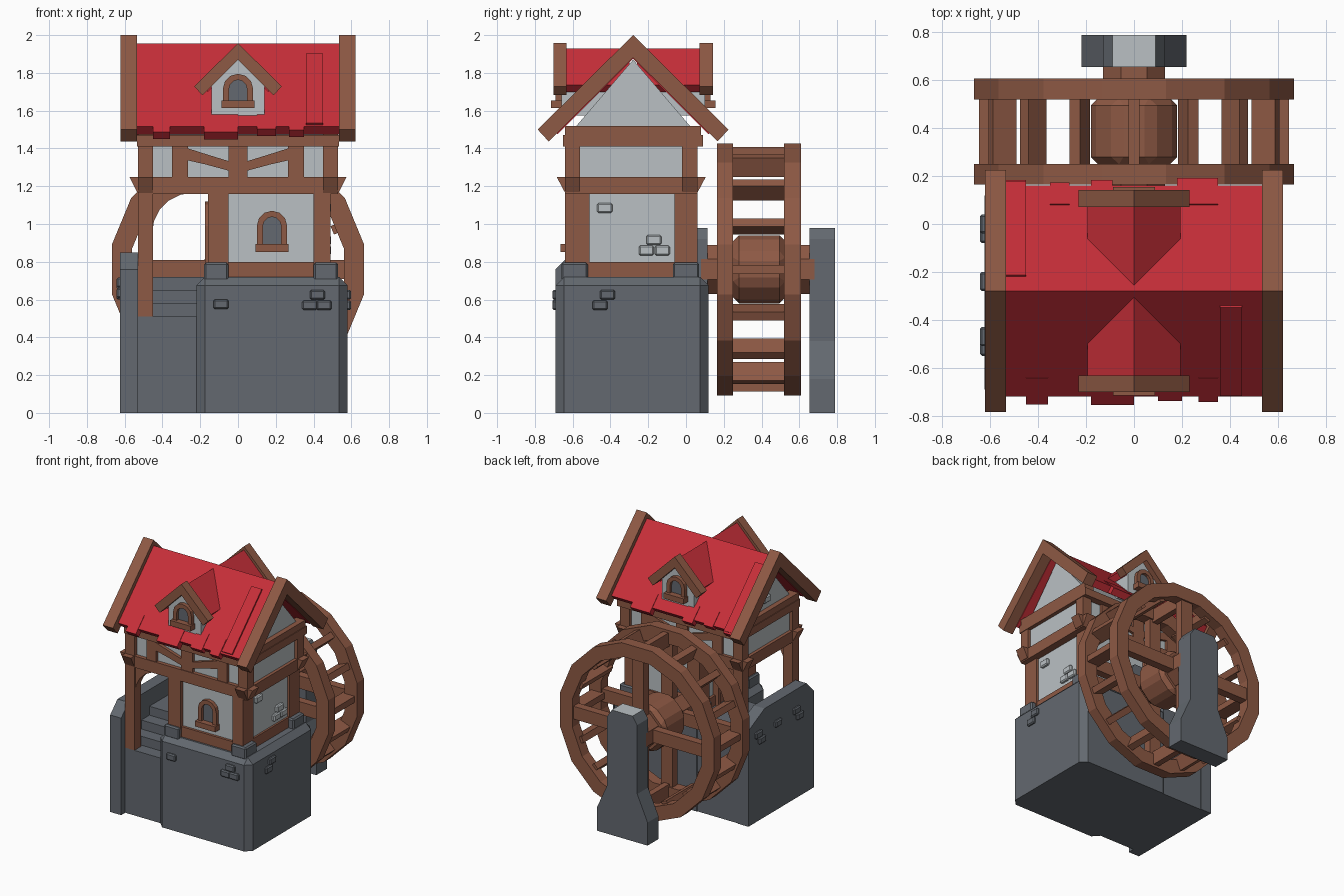
import bpy, bmesh, math

if "Cube" in bpy.data.objects:
    bpy.data.objects.remove(bpy.data.objects["Cube"])

def material(name, r, g, b):
    m = bpy.data.materials.new(name)
    m.diffuse_color = (r, g, b, 1)
    m.use_nodes = True
    m.node_tree.nodes["Principled BSDF"].inputs["Base Color"].default_value = m.diffuse_color
    return m

STONE = material("grey stone", 0.125, 0.14, 0.16)
PLASTER = material("pale plaster", 0.49, 0.53, 0.55)
WOOD = material("brown wood", 0.27, 0.10, 0.058)
RED = material("red tiles", 0.57, 0.028, 0.04)

def finish(name, bm, mat, bevel=0):
    bmesh.ops.recalc_face_normals(bm, faces=bm.faces)
    if bevel:
        edges = [e for e in bm.edges if max(v.co.z for v in e.verts) > 0.01
                 and e.calc_face_angle(0) > 0.5]
        bmesh.ops.bevel(bm, geom=edges, offset=bevel, segments=1, affect='EDGES')
    me = bpy.data.meshes.new(name)
    bm.to_mesh(me)
    bm.free()
    me.materials.append(mat)
    ob = bpy.data.objects.new(name, me)
    bpy.context.collection.objects.link(ob)
    return ob

def place(axis, p, d):
    return {'x': (d, p[0], p[1]), 'y': (p[0], d, p[1]), 'z': (p[0], p[1], d)}[axis]

def prism(name, pts, axis, a, b, mat, bevel=0):
    """Extrude a 2D outline along an axis from a to b."""
    bm = bmesh.new()
    A = [bm.verts.new(place(axis, p, a)) for p in pts]
    B = [bm.verts.new(place(axis, p, b)) for p in pts]
    bm.faces.new(A)
    bm.faces.new(B[::-1])
    n = len(pts)
    for i in range(n):
        j = (i + 1) % n
        bm.faces.new((A[i], B[i], B[j], A[j]))
    return finish(name, bm, mat, bevel)

def box(name, x0, x1, y0, y1, z0, z1, mat, bevel=0):
    return prism(name, [(x0, y0), (x1, y0), (x1, y1), (x0, y1)], 'z', z0, z1, mat, bevel)

def circle(n, r, cx=0.0, cz=0.0):
    """Polygon with a flat side facing +x, r is the apothem."""
    R = r / math.cos(math.pi / n)
    return [(cx + R * math.cos((i + .5) * math.tau / n), cz + R * math.sin((i + .5) * math.tau / n)) for i in range(n)]

def arch(c, z0, hw, h, n=6):
    arc = [(c + hw * math.cos(math.pi * i / n), z0 + h - hw + hw * math.sin(math.pi * i / n)) for i in range(n + 1)]
    return [(c + hw, z0)] + arc + [(c - hw, z0)]

def arched_opening(name, axis, c, z0, hw, h, face, sgn, fill, sill=True):
    """Arched frame with a recessed pane on a wall at 'face'."""
    t = 0.032
    prism(name + "_frame", arch(c, z0, hw, h) + arch(c, z0, hw - t, h - t)[::-1], axis, face - sgn * .03, face + sgn * .03, WOOD)
    prism(name + "_pane", arch(c, z0, hw - t, h - t), axis, face - sgn * .03, face + sgn * .008, fill)
    if sill:
        s = hw + .008
        prism(name + "_sill", [(c - s, z0 - .012), (c + s, z0 - .012), (c + s, z0 + .03), (c - s, z0 + .03)],
              axis, face - sgn * .02, face + sgn * .055, WOOD)

# Stone base, steps and side wall
box("stone_base", -.22, .58, -.69, .12, 0, .72, STONE, .045)
for i in range(4):
    box("step", -.56, -.18, -.64 + .1 * i, .115, 0, .51 + .07 * i, STONE)
prism("stair_wall", [(-.69, 0), (.12, 0), (.12, .75), (-.08, .85), (-.6, .85), (-.69, .76)],
      'x', -.625, -.53, STONE)

# Ground floor
box("ground_floor_wall", -.13, .47, -.61, .035, .72, 1.18, PLASTER)
box("sill_beam", -.15, .485, -.63, .05, .715, .80, WOOD)
for x0, x1 in ((-.16, -.05), (.40, .49)):
    for y0, y1 in ((-.64, -.51), (-.06, .06)):
        box("corner_post", x0, x1, y0, y1, .72, 1.18, WOOD)
for x0, x1 in ((-.18, -.05), (.40, .53)):
    for y0, y1 in ((-.66, -.52), (-.07, .07)):
        box("corner_stone", x0, x1, y0, y1, .70, .795, STONE, .01)
arched_opening("front_window", 'y', .18, .865, .08, .205, -.61, -1, STONE)
arched_opening("side_door", 'x', -.28, .72, .13, .40, -.145, -1, WOOD, False)

# Upper floor: plaster, beams, posts and braces
box("upper_wall", -.505, .505, -.61, .035, 1.18, 1.47, PLASTER)
for y0, y1 in ((-.64, -.56), (-.02, .06)):
    box("floor_beam_x", -.53, .53, y0, y1, 1.16, 1.25, WOOD)
    box("porch_post", -.53, -.45, y0, y1, .51, 1.2, WOOD)
    for s in (-1, 1):
        box("upper_post", *sorted((s * .45, s * .53)), y0, y1, 1.2, 1.46, WOOD)
        prism("beam_tip", [(s * .52, 1.17), (s * .535, 1.17), (s * .575, 1.25), (s * .52, 1.25)],
              'y', y0, y1, WOOD)
    # curved porch brace
    cx, cz, r = -.24, .95, .215
    arc = [(cx - r * math.cos(a * math.pi / 10), cz + r * math.sin(a * math.pi / 10)) for a in range(6)]
    prism("porch_brace", arc + [(cx, 1.2), (-.47, 1.2), (-.47, cz)], 'y', y0 + .012, y1 - .012, WOOD)
for s in (-1, 1):
    box("floor_beam_y", *sorted((s * .45, s * .53)), -.638, .058, 1.16, 1.25, WOOD)
    for y, d in ((-.64, -1), (.06, 1)):
        prism("side_beam_tip", [(y - d * .01, 1.165), (y, 1.165), (y + d * .045, 1.25), (y - d * .01, 1.25)],
              'x', *sorted((s * .45, s * .53)), WOOD)
for y0, y1 in ((-.635, -.60), (.02, .055)):
    box("middle_post", -.05, .05, y0, y1, 1.2, 1.46, WOOD)
    for s in (-1, 1):
        box("stud", *sorted((s * .265, s * .35)), y0, y1, 1.2, 1.46, WOOD)
        prism("diagonal_brace", [(s * .04, 1.28), (s * .17, 1.315), (s * .28, 1.34), (s * .28, 1.405),
                                 (s * .17, 1.37), (s * .04, 1.33)], 'y', y0, y1, WOOD)
box("top_beam", -.535, .535, -.65, .09, 1.41, 1.47, WOOD)

# Gables
RY = -.28
prism("attic", [(-.64, 1.45), (.08, 1.45), (RY, 1.87)], 'x', -.49, .49, PLASTER)
for s in (-1, 1):
    box("gable_beam", *sorted((s * .45, s * .53)), -.64, .08, 1.44, 1.52, WOOD)

# Main roof: slabs, uneven eave tiles and barge boards
def slope(side, s0, s1, t0, t1):
    return [(RY + side * (s + t * .707), 1.955 - s + t * .707)
            for s, t in ((s0, t1), (s1, t1), (s1, t0), (s0, t0))]

prism("roof", [(RY - .44, 1.515), (RY, 1.955), (RY + .44, 1.515), (RY + .40, 1.475), (RY, 1.875), (RY - .40, 1.475)],
      'x', -.54, .54, RED)
tiles = {-1: ((-.45, -.36, .47), (-.18, .0, .472), (.10, .20, .455), (.27, .35, .46)),
         1: ((-.54, -.45, .46), (-.18, -.09, .46), (.18, .35, .47), (-.35, -.27, .45))}
for side, rows in tiles.items():
    for x0, x1, e in rows:
        prism("eave_tile", slope(side, .36, e, -.05, .004), 'x', x0, x1, RED)
prism("raised_tile_strip", slope(-1, .06, .43, -.03, .012), 'x', .36, .45, RED)
prism("raised_tile_strip", slope(1, .06, .45, -.03, .010), 'x', -.535, -.45, RED)
for s in (-1, 1):
    prism("barge_board", [(RY - .505, 1.5), (RY, 2.0), (RY + .505, 1.5), (RY + .447, 1.437),
                          (RY, 1.88), (RY - .447, 1.437)], 'x', *sorted((s * .535, s * .623)), WOOD)

# Dormers on both slopes
for d in (-1, 1):
    Y = lambda v: RY + d * v
    prism("dormer_wall", [(-.14, 1.575), (.14, 1.575), (.14, 1.75), (0, 1.89), (-.14, 1.75)],
          'y', Y(.15), Y(.38), PLASTER)
    prism("dormer_roof", [(-.195, 1.735), (0, 1.93), (.195, 1.735), (.16, 1.70), (0, 1.86), (-.16, 1.70)],
          'y', Y(.02), Y(.37), RED)
    prism("dormer_boards", [(-.232, 1.728), (0, 1.957), (.232, 1.728), (.188, 1.682), (0, 1.87), (-.188, 1.682)],
          'y', Y(.352), Y(.422), WOOD)
    arched_opening("dormer_window", 'y', 0, 1.625, .08, .17, Y(.38), d, STONE)

# Water wheel
CZ = .76
def ring(name, ro, ri, y0, y1):
    bm = bmesh.new()
    loops = [[bm.verts.new((x, y, z)) for x, z in circle(16, r, 0, CZ)]
             for r, y in ((ro, y0), (ro, y1), (ri, y1), (ri, y0))]
    for k in range(4):
        a, b = loops[k], loops[(k + 1) % 4]
        for i in range(16):
            j = (i + 1) % 16
            bm.faces.new((a[i], a[j], b[j], b[i]))
    finish(name, bm, WOOD)

def radial(name, ang, r0, r1, w, y0, y1):
    c, s = math.cos(ang), math.sin(ang)
    prism(name, [(r * c - t * s, CZ + r * s + t * c) for r, t in ((r0, -w), (r1, -w), (r1, w), (r0, w))],
          'y', y0, y1, WOOD)

for y0, y1 in ((.165, .25), (.52, .608)):
    ring("wheel_ring", .667, .56, y0, y1)
    for i in range(4):
        radial("wheel_spoke", i * math.pi / 2, .08, .58, .05, y0 + .012, y1 - .012)
for i in range(16):
    radial("wheel_paddle", i * math.tau / 16, .54, .648, .024, .2, .57)
prism("wheel_hub", circle(8, .18, 0, CZ), 'y', .25, .525, WOOD, .03)
prism("wheel_axle", circle(8, .13, 0, CZ), 'y', .08, .68, WOOD)

# Axle supports; the top face is pale
outer = [(.22, 0), (.22, .18), (.13, .38), (.13, .92), (.09, .98)]
inner = [(.13, .6), (.13, .92), (.09, .98)]
for nm, half, y0, y1 in (("outer_support", outer, .655, .79), ("inner_support", inner, .03, .115)):
    ob = prism(nm, half + [(-x, z) for x, z in half[::-1]], 'y', y0, y1, STONE)
    ob.data.materials.append(PLASTER)
    for f in ob.data.polygons:
        if f.normal.z > .9:
            f.material_index = 1

# Loose bricks standing proud of walls: (centre along wall, z)
def bricks(axis, face, mat, spots):
    for c, z in spots:
        prism("brick", [(c - .04, z - .026), (c + .04, z - .026), (c + .04, z + .026), (c - .04, z + .026)],
              axis, face - .018, face + .018, mat, .008)

bricks('y', -.69, STONE, [(-.09, .575), (.42, .625), (.38, .57), (.455, .57)])
bricks('x', .58, STONE, [(-.415, .625), (-.455, .57)])
bricks('x', -.625, STONE, [(.0, .68), (-.04, .625), (-.24, .68), (-.47, .69), (-.51, .635)])
bricks('x', .475, PLASTER, [(-.43, 1.085), (-.17, .915), (-.21, .86), (-.125, .86)])
bricks('x', -.49, PLASTER, [(-.25, 1.65), (-.29, 1.595), (-.21, 1.595)])
